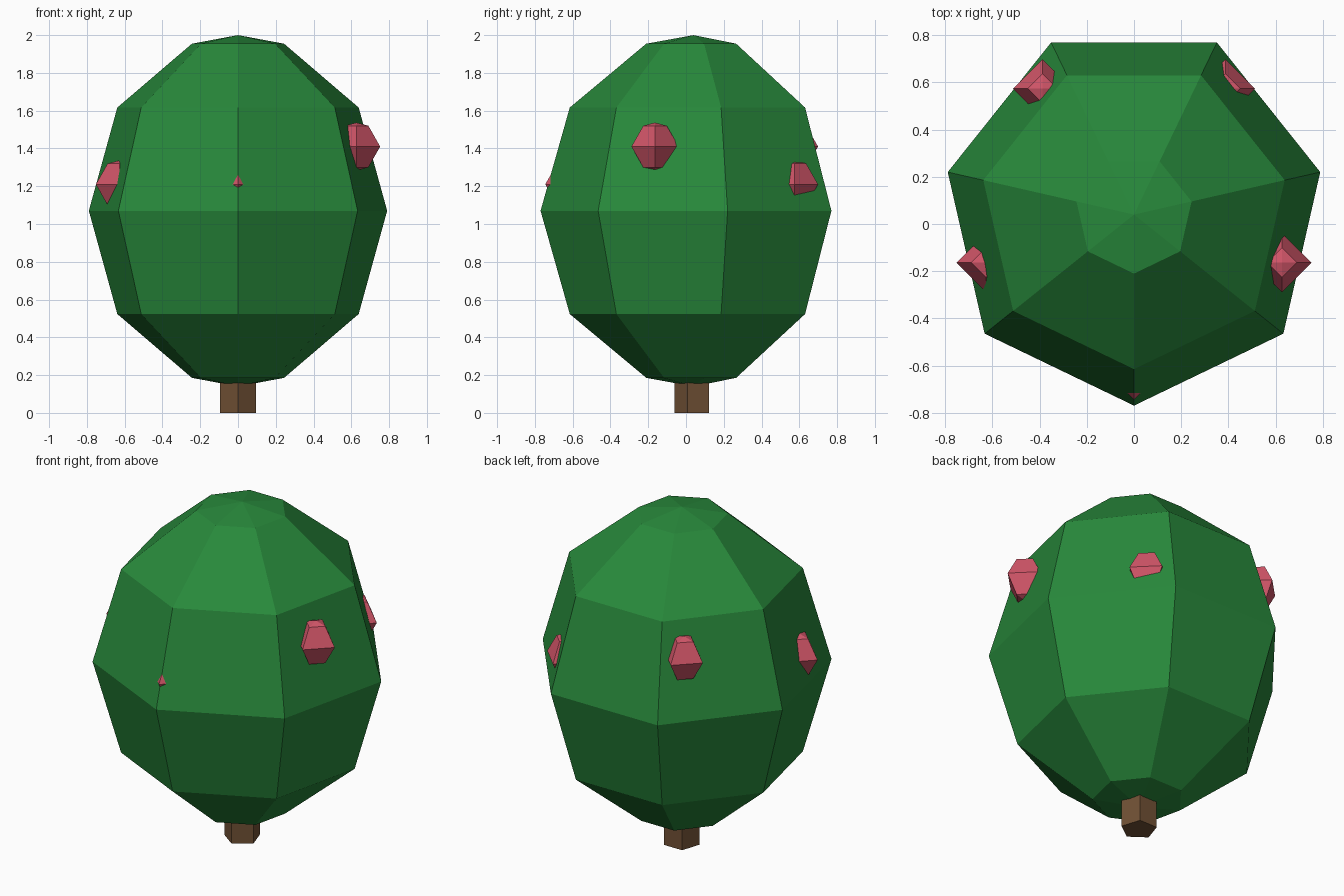
import bpy
import bmesh
from math import sin, cos, pi, radians, tau

cube = bpy.data.objects.get("Cube")
if cube:
    bpy.data.objects.remove(cube, do_unlink=True)

AXIS_Y = 0.04  # trunk axis offset


def make_material(name, rgb):
    mat = bpy.data.materials.new(name)
    mat.use_nodes = True
    color = (*rgb, 1.0)
    mat.diffuse_color = color
    mat.node_tree.nodes["Principled BSDF"].inputs["Base Color"].default_value = color
    return mat


def lathe(name, profile, sides, center, mat):
    """Flat-faced solid from (radius, z) rings; zero radius makes a pole."""
    bm = bmesh.new()
    rings = []
    for r, z in profile:
        if r == 0:
            rings.append([bm.verts.new((0, 0, z))] * sides)
        else:
            angles = [tau * i / sides - pi / 2 for i in range(sides)]
            rings.append([bm.verts.new((r * cos(a), r * sin(a), z)) for a in angles])
    for low, high in zip(rings, rings[1:]):
        for i in range(sides):
            j = (i + 1) % sides
            corners = list(dict.fromkeys((low[i], low[j], high[j], high[i])))
            bm.faces.new(corners)
    bmesh.ops.recalc_face_normals(bm, faces=bm.faces)
    mesh = bpy.data.meshes.new(name)
    bm.to_mesh(mesh)
    bm.free()
    mesh.materials.append(mat)
    obj = bpy.data.objects.new(name, mesh)
    obj.location = center
    bpy.context.collection.objects.link(obj)
    return obj


def ball_profile(radius, height, latitudes):
    rings = [(radius * cos(radians(a)), height * sin(radians(a))) for a in latitudes]
    return [(0, -height)] + rings + [(0, height)]


leaf_green = make_material("leaf green", (0.021, 0.25, 0.044))
bark_brown = make_material("bark brown", (0.165, 0.082, 0.035))
fruit_red = make_material("fruit red", (0.64, 0.092, 0.14))

# Five-sided trunk running up into the canopy
lathe("trunk", [(0, 0), (0.1, 0), (0.1, 0.4), (0, 0.4)], 5, (0, AXIS_Y, 0), bark_brown)

# Seven-sided canopy
lathe("canopy", ball_profile(0.81, 0.93, (-72, -36, 0, 36, 72)), 7,
      (0, AXIS_Y, 1.07), leaf_green)

# Five fruits around the canopy, alternating low and high
for i in range(5):
    a = tau * i / 5 - pi / 2
    z = 1.41 if i % 2 else 1.21
    lathe(f"fruit_{i + 1}", ball_profile(0.125, 0.127, (-60, 0, 60)), 4,
          (0.66 * cos(a), AXIS_Y + 0.66 * sin(a), z), fruit_red)
